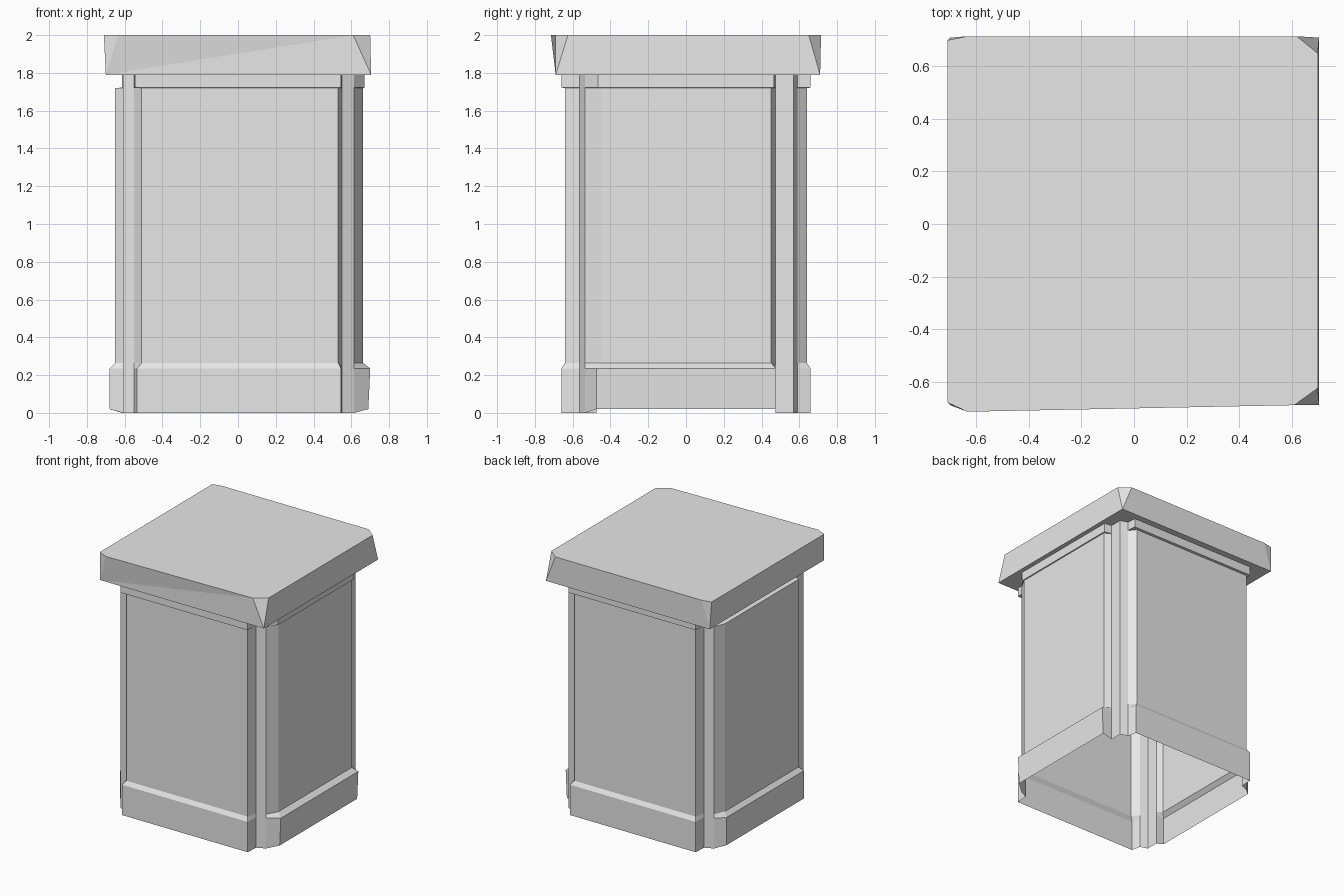
import bpy, bmesh

cube = bpy.data.objects.get("Cube")
if cube:
    bpy.data.objects.remove(cube, do_unlink=True)

GREY = (0.8, 0.8, 0.8, 1.0)
stone = bpy.data.materials.new("plain_grey")
stone.use_nodes = True
stone.diffuse_color = GREY
stone.node_tree.nodes["Principled BSDF"].inputs["Base Color"].default_value = GREY


def finish(bm, name):
    bmesh.ops.recalc_face_normals(bm, faces=bm.faces)
    mesh = bpy.data.meshes.new(name)
    bm.to_mesh(mesh)
    bm.free()
    mesh.materials.append(stone)
    obj = bpy.data.objects.new(name, mesh)
    bpy.context.collection.objects.link(obj)
    return obj


def bridge(bm, lower, upper):
    n = len(lower)
    for i in range(n):
        j = (i + 1) % n
        bm.faces.new((lower[i], lower[j], upper[j], upper[i]))


def half_plan(front, side, wide_a, wide_b, deep):
    """Right half of the plan: front corner post, side panel, back corner post."""
    return [(wide_a, -front), (0.55, -0.565), (0.615, -0.535), (side, -deep),
            (side, deep), (0.61, 0.475), (0.61, 0.57), (0.55, 0.59), (wide_b, front)]


def full_plan(front, right, left, wide_a, wide_b, deep):
    a = half_plan(front, right, wide_a, wide_b, deep)
    b = half_plan(front, left, wide_a, wide_b, deep)
    return a + [(-x, -y) for x, y in b]


# Pedestal body: open-bottomed shell with plinth, panels and frieze
plinth = full_plan(0.66, 0.69, 0.68, 0.545, 0.535, 0.475)
plinth_top = full_plan(0.66, 0.70, 0.68, 0.545, 0.535, 0.475)
panel = full_plan(0.64, 0.662, 0.65, 0.53, 0.51, 0.45)
frieze = full_plan(0.66, 0.67, 0.615, 0.545, 0.545, 0.465)
levels = [(0.0, plinth), (0.235, plinth_top), (0.265, panel),
          (1.72, panel), (1.722, frieze), (1.79, frieze)]

bm = bmesh.new()
rings = []
for z, plan in levels:
    ring = []
    for x, y in plan:
        # the side plinths stop just short of the ground
        lift = 0.02 if z == 0 and abs(x) > 0.65 else 0
        ring.append(bm.verts.new((x, y, z + lift)))
    rings.append(ring)
for lower, upper in zip(rings, rings[1:]):
    bridge(bm, lower, upper)
finish(bm, "pedestal_body")

# Cap slab: square underside, chipped corners on the top
cap_bottom = [(-0.70, -0.69), (0.705, -0.69), (0.705, 0.71), (-0.70, 0.71)]
cap_top = [((-0.71, -0.68), (-0.635, -0.715)), ((0.61, -0.69), (0.70, -0.625)),
           ((0.70, 0.65), (0.62, 0.715)), ((-0.635, 0.715), (-0.71, 0.70))]
bm = bmesh.new()
low = [bm.verts.new((x, y, 1.79)) for x, y in cap_bottom]
top = [[bm.verts.new((x, y, 2.0)) for x, y in pair] for pair in cap_top]
bm.faces.new(low[::-1])
bm.faces.new([v for pair in top for v in pair])
for i in range(4):
    j = (i + 1) % 4
    bm.faces.new((low[i], top[i][1], top[i][0]))
    bm.faces.new((low[i], low[j], top[j][0]))
    bm.faces.new((low[i], top[j][0], top[i][1]))
finish(bm, "cap_slab")
